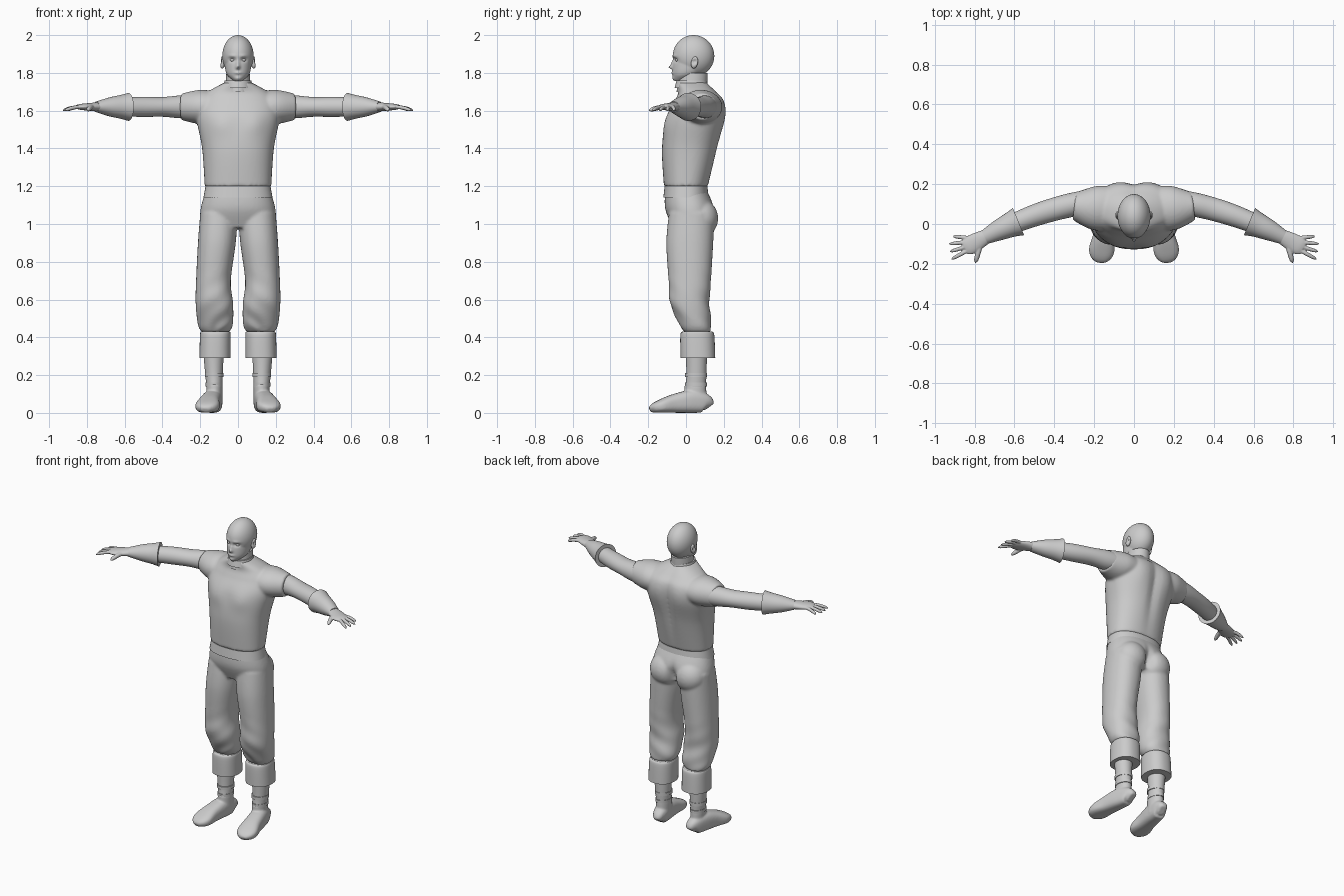
import bpy, bmesh, math
from mathutils import Vector, Matrix

cube = bpy.data.objects.get("Cube")
if cube:
    bpy.data.objects.remove(cube)

shade = (.6, .6, .6, 1)
grey = bpy.data.materials.new("clay grey")
grey.use_nodes = True
grey.diffuse_color = shade
grey.node_tree.nodes["Principled BSDF"].inputs["Base Color"].default_value = shade
shoulder_height = 1.62


def spline(rows, steps):
    """Smooth rows of equal length with a Catmull-Rom curve."""
    rows = [Vector(row) for row in rows]
    padded = [rows[0]] + rows + [rows[-1]]
    smooth = []
    for before, start, end, after in zip(padded, padded[1:], padded[2:], padded[3:]):
        for step in range(steps):
            t = step / steps
            leave, arrive = (end - before) / 2, (after - start) / 2
            ease = t * t * (3 - 2 * t)
            smooth.append(start.lerp(end, ease) + leave * t * (1 - t) ** 2 - arrive * t * t * (1 - t))
    return smooth + [rows[-1]]


def loft(bm, rows, upright=True, side=1, steps=6, sides=48, power=2):
    """Skin oval rings; each row is centre x, y, z, half width, half depth."""
    rows = spline([(row[0] * side, *row[1:]) for row in rows], steps)
    rings = []
    for index, row in enumerate(rows):
        across, up = Vector((1, 0, 0)), Vector((0, 1, 0))
        if not upright:
            previous, following = rows[max(index - 1, 0)], rows[min(index + 1, len(rows) - 1)]
            along = Vector(following[:3]) - Vector(previous[:3])
            across = along.cross(Vector((0, 0, 1))).normalized()
            up = across.cross(along).normalized()
        ring = []
        for corner in range(sides):
            angle = math.tau * corner / sides
            cosine, sine = (math.copysign(abs(value) ** (2 / power), value)
                            for value in (math.cos(angle), math.sin(angle)))
            point = Vector(row[:3]) + across * cosine * row[3] + up * sine * row[4]
            ring.append(bm.verts.new(point))
        rings.append(ring)
    for lower, upper in zip(rings, rings[1:]):
        for corner in range(sides):
            bm.faces.new((lower[corner - 1], lower[corner], upper[corner], upper[corner - 1]))
    bm.faces.new(rings[0])
    bm.faces.new(rings[-1])


def ball(bm, centre, size, tilt=0):
    matrix = Matrix.Translation(centre) @ Matrix.Rotation(tilt, 4, "X") @ Matrix.Diagonal((*size, 1))
    bmesh.ops.create_uvsphere(bm, u_segments=64, v_segments=48, radius=1, matrix=matrix)


def sculpt(bm, x, z, wide, tall, push, back=False):
    """Push the front or back surface softly along y around mirrored points."""
    for vert in bm.verts:
        if (vert.co.y > .04) == back:
            distance = ((abs(vert.co.x) - x) / wide) ** 2 + ((vert.co.z - z) / tall) ** 2
            vert.co.y += push * math.exp(-distance)


def finish(name, bm, voxel=None):
    """Make the object; a voxel size fuses its overlapping volumes."""
    bmesh.ops.recalc_face_normals(bm, faces=bm.faces[:])
    mesh = bpy.data.meshes.new(name)
    bm.to_mesh(mesh)
    bm.free()
    mesh.materials.append(grey)
    part = bpy.data.objects.new(name, mesh)
    bpy.context.collection.objects.link(part)
    bpy.ops.object.select_all(action="DESELECT")
    part.select_set(True)
    bpy.context.view_layer.objects.active = part
    bpy.ops.object.shade_smooth_by_angle(angle=math.radians(40))
    if voxel:
        blend = part.modifiers.new("blend", "REMESH")
        blend.mode, blend.voxel_size, blend.use_smooth_shade = "VOXEL", voxel, True
        soften = part.modifiers.new("soften", "SMOOTH")
        soften.factor, soften.iterations = .5, 5


def lofted_part(name, rows, **options):
    bm = bmesh.new()
    loft(bm, rows, **options)
    finish(name, bm)


def arm_rows(*sections):
    """Sections of x, half width and half height along the forward-curving arm."""
    return [(x, .13 - .35 * x * x, shoulder_height, width, height) for x, width, height in sections]


def digit(bm, root, angle, length, radius, side):
    """A tapering finger that droops a little toward a rounded tip."""
    rows = []
    for step in range(9):
        t = step / 8
        girth = radius * math.sqrt(1.05 - t ** 6)
        rows.append((root[0] + math.cos(angle) * length * t, root[1] + math.sin(angle) * length * t,
                     shoulder_height - .02 * t * t, girth, girth))
    loft(bm, rows, upright=False, side=side, steps=2, sides=16)


# Shirt: trunk with chest and back modelling, plus short sleeves
bm = bmesh.new()
loft(bm, [(0, 0, 1.2, .176, .117), (0, .02, 1.4, .19, .147), (0, .05, 1.56, .22, .154),
          (0, .07, 1.65, .21, .13), (0, .06, 1.7, .16, .1), (0, .03, 1.75, .07, .08)],
     steps=12, sides=64, power=2.3)
sculpt(bm, 0, 1.5, .03, .2, -.014, back=True)
sculpt(bm, .1, 1.58, .06, .1, .01, back=True)
sculpt(bm, .09, 1.53, .06, .06, -.01)
for side in (1, -1):
    loft(bm, [(.1, .08, shoulder_height, .11, .08), (.2, .08, shoulder_height, .11, .09),
              (.3, .09, shoulder_height, .07, .07)], upright=False, side=side)
finish("shirt", bm, .008)

# Collar and neck
lofted_part("collar", [(0, .03, 1.72, .08, .09), (0, .03, 1.76, .07, .08)])
lofted_part("neck", [(0, .03, 1.7, .066, .08), (0, .04, 1.8, .062, .075)])

# Head: cranium and jaw fused, with brows, eye sockets, nose, lips and chin
bm = bmesh.new()
ball(bm, (0, .04, 1.89), (.083, .11, .11))
loft(bm, [(0, -.03, 1.756, .02, .03), (0, 0, 1.79, .058, .07), (0, .02, 1.84, .07, .09),
          (0, .03, 1.9, .07, .09)], steps=16, sides=96)
for feature in ((.03, 1.87, .018, .01, .013), (.03, 1.89, .02, .007, -.006), (0, 1.85, .01, .02, -.01),
                (0, 1.83, .01, .01, -.02), (0, 1.8, .02, .007, -.008), (0, 1.77, .02, .01, -.008)):
    sculpt(bm, *feature)
finish("head", bm, .004)

# Trousers: hips, seat and two baggy legs
bm = bmesh.new()
loft(bm, [(0, 0, 1.18, .17, .11), (0, .02, 1.08, .198, .13), (0, .03, .98, .2, .1)], power=2.3)
for side in (1, -1):
    ball(bm, (.09 * side, .08, 1.03), (.1, .09, .1))
    loft(bm, [(.1, .03, 1.06, .1, .12), (.112, .02, .9, .1, .124), (.13, .02, .7, .092, .112),
              (.125, .02, .58, .099, .104), (.12, .05, .47, .093, .085), (.12, .06, .43, .075, .07)],
         side=side, steps=8, power=2.2)
sculpt(bm, 0, 1.02, .025, .07, -.03, back=True)
for vert in bm.verts:
    # soft folds gathering toward the knee
    depth = max(.8 - vert.co.z, 0)
    turn = math.atan2(vert.co.y, abs(vert.co.x) - .12)
    vert.co.y += .01 * depth * math.sin(vert.co.z * 55 + turn * 3)
finish("trousers", bm, .008)
lofted_part("waistband", [(0, 0, 1.14, .183, .12), (0, 0, 1.2, .172, .113)], sides=64, power=2.3)

for side, label in ((1, "left_"), (-1, "right_")):
    # Eye and hollowed ear
    bm = bmesh.new()
    ball(bm, (.029 * side, -.045, 1.868), (.013, .012, .009))
    finish(label + "eye", bm)
    bm = bmesh.new()
    ball(bm, (.083 * side, .045, 1.855), (.014, .018, .032), tilt=-.2)
    for vert in bm.verts:
        hollow = (vert.co - Vector((.1 * side, .045, 1.86))).length / .014
        vert.co.x -= side * .012 * math.exp(-hollow ** 2)
    finish(label + "ear", bm)

    # Trouser cuff, shin and ankle bands
    lofted_part(label + "cuff", [(.12, .06, .43, .077, .08), (.12, .06, .41, .081, .09),
                                 (.122, .063, .29, .083, .092)], side=side, power=2.3)
    lofted_part(label + "shin", [(.13, .055, .33, .055, .057), (.127, .055, .2, .046, .053),
                                 (.125, .05, .13, .041, .055)], side=side)
    for height, radius in ((.2, .05), (.15, .045)):
        lofted_part(label + "ankle_band", [(.126, .053, height + offset, radius, .058)
                                           for offset in (-.01, .01)], side=side)

    # Boot: ankle shaft joined to a foot turned slightly outward
    bm = bmesh.new()
    loft(bm, [(.125, .05, .15, .042, .057), (.125, .05, .04, .042, .06)], side=side)
    foot = ((.12, .02, .03), (.1, .04, .05), (.03, .05, .06), (-.06, .055, .05),
            (-.13, .064, .036), (-.17, .05, .025), (-.19, .02, .014))
    loft(bm, [(.14 - .17 * y, y, half, width, half) for y, width, half in foot],
         upright=False, side=side, power=2.7)
    for vert in bm.verts:
        vert.co.z = max(vert.co.z, 0)
    finish(label + "boot", bm, .006)

    # Bare arm and flared gauntlet
    lofted_part(label + "arm", arm_rows((.23, .06, .06), (.31, .06, .06), (.4, .058, .052), (.5, .055, .053),
                                        (.6, .05, .05)), upright=False, side=side)
    lofted_part(label + "gauntlet", arm_rows((.58, .074, .074), (.62, .063, .063), (.68, .052, .05),
                                             (.75, .036, .028)), upright=False, side=side)

    # Hand: palm, a fan of four fingers and the thumb
    bm = bmesh.new()
    loft(bm, arm_rows((.73, .034, .026), (.79, .045, .02), (.83, .045, .016), (.85, .035, .01)),
         upright=False, side=side)
    for finger in range(4):
        digit(bm, (.83, -.07 - .02 * finger), .1 - .2 * finger, .1 if finger else .08, .01, side)
    digit(bm, (.77, -.1), -1.3, .1, .013, side)
    finish(label + "hand", bm, .0035)
